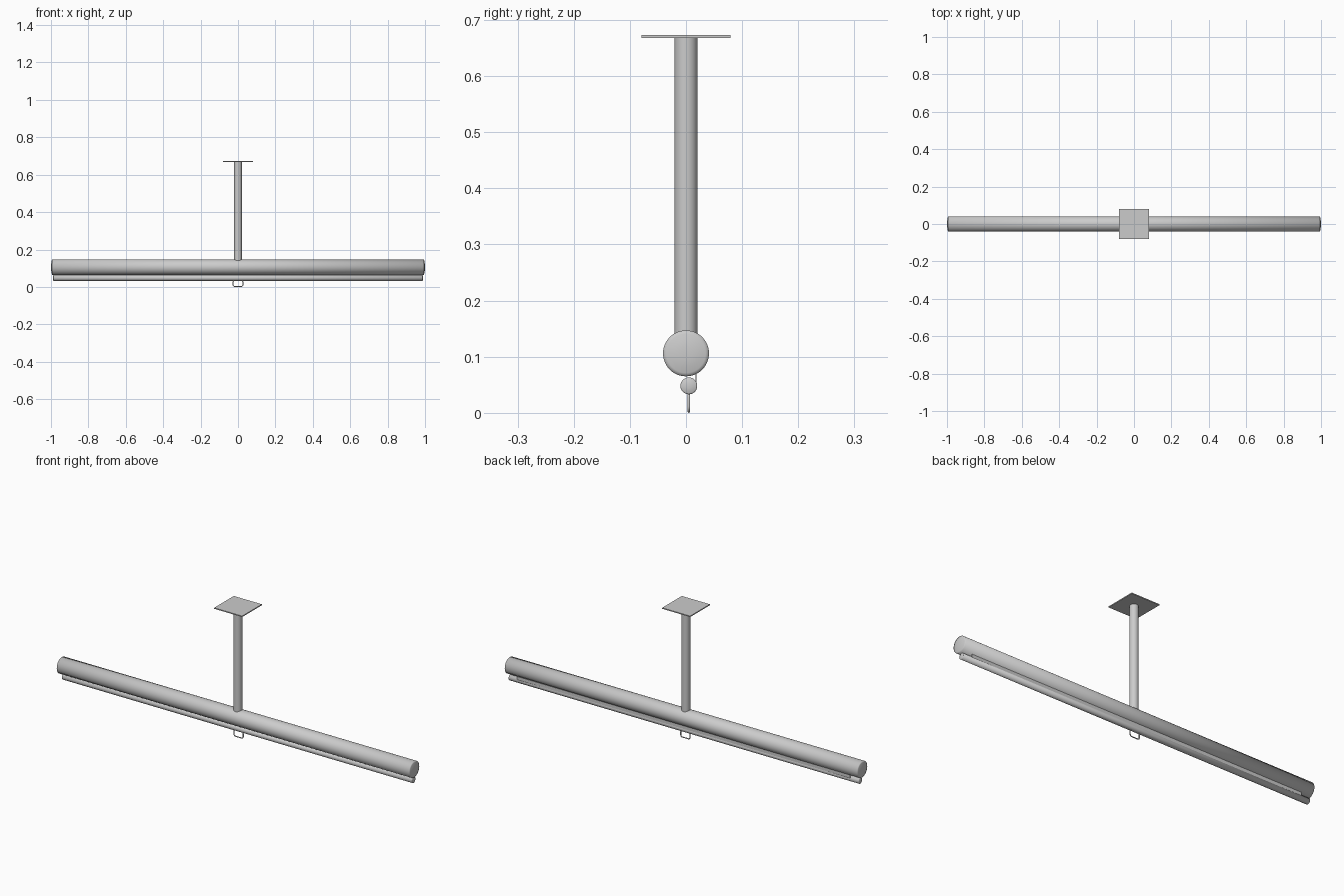
import bpy, bmesh
from math import cos, sin, pi
from mathutils import Matrix

if "Cube" in bpy.data.objects:
    bpy.data.objects.remove(bpy.data.objects["Cube"], do_unlink=True)

GREY = (0.6, 0.6, 0.6, 1)
grey = bpy.data.materials.new("light grey")
grey.use_nodes = True
grey.diffuse_color = GREY
grey.node_tree.nodes["Principled BSDF"].inputs["Base Color"].default_value = GREY


def finish(name, bm, smooth=False):
    bmesh.ops.recalc_face_normals(bm, faces=bm.faces)
    for face in bm.faces:
        face.smooth = smooth
    mesh = bpy.data.meshes.new(name)
    bm.to_mesh(mesh)
    bm.free()
    mesh.materials.append(grey)
    obj = bpy.data.objects.new(name, mesh)
    bpy.context.collection.objects.link(obj)
    return obj


def box(name, size, centre):
    bm = bmesh.new()
    bmesh.ops.create_cube(bm, size=1, matrix=Matrix.Translation(centre) @ Matrix.Diagonal((*size, 1)))
    return finish(name, bm)


def rod(name, radius, half, y, z, dome):
    """Tube along x with shallow domed ends."""
    bm = bmesh.new()
    steps = [(1 - t * t, t) for t in (0.3, 0.6, 0.85, 1)]
    profile = [(half - dome * (1 - h), radius * t) for h, t in steps]
    profile += [(-x, r) for x, r in reversed(profile)]
    n = 48
    rings = [[bm.verts.new((x, y + r * cos(2 * pi * i / n), z + r * sin(2 * pi * i / n)))
              for i in range(n)] for x, r in profile]
    for a, b in zip(rings, rings[1:]):
        for i in range(n):
            j = (i + 1) % n
            bm.faces.new((a[i], a[j], b[j], b[i]))
    for ring in (rings[0], rings[-1]):
        bm.faces.new(ring)
    return finish(name, bm, True)


# Roller, bottom bar and the strip of fabric hanging behind
rod("roller_tube", 0.041, 1.0, 0, 0.106, 0.006)
rod("bottom_bar", 0.015, 0.99, 0.005, 0.048, 0.003)
box("fabric_strip", (1.88, 0.002, 0.045), (0, 0.018, 0.0705))

# Ceiling post and mounting plate
bm = bmesh.new()
bmesh.ops.create_cone(bm, cap_ends=True, segments=32, radius1=0.0205, radius2=0.0205,
                      depth=0.56, matrix=Matrix.Translation((0, 0, 0.39)))
post = finish("hanging_post", bm, True)
post.data.set_sharp_from_angle(angle=pi / 4)
box("mounting_plate", (0.158, 0.158, 0.005), (0, 0, 0.6705))

# Pull loop: a rounded rectangle of thin wire
wire = 0.0025
half_w, low, high, corner = 0.026, wire, 0.036, 0.009
curve = bpy.data.curves.new("pull_loop_path", "CURVE")
curve.dimensions = "3D"
curve.bevel_depth = wire
curve.bevel_resolution = 2
points = []
for k, (cx, cz) in enumerate([(half_w - corner, high - corner), (corner - half_w, high - corner),
                              (corner - half_w, low + corner), (half_w - corner, low + corner)]):
    for s in range(6):
        a = (k + s / 5) * pi / 2
        points.append((cx + corner * cos(a), 0.005, cz + corner * sin(a)))
spline = curve.splines.new("POLY")
spline.points.add(len(points) - 1)
for p, co in zip(spline.points, points):
    p.co = (*co, 1)
spline.use_cyclic_u = True
spline.use_smooth = True
curve.materials.append(grey)
loop = bpy.data.objects.new("pull_loop", curve)
bpy.context.collection.objects.link(loop)
